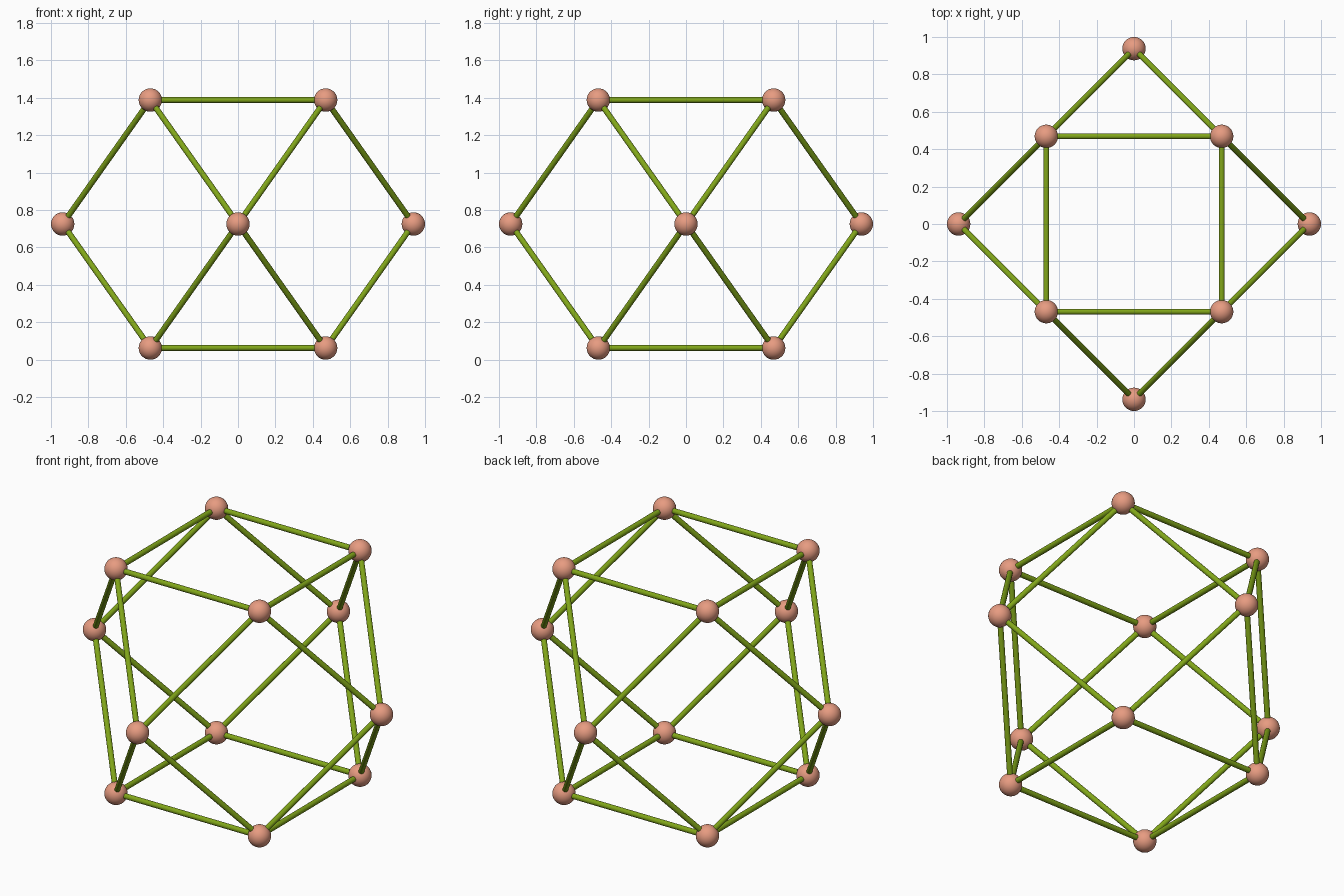
import bpy
from itertools import combinations
from mathutils import Vector

if "Cube" in bpy.data.objects:
    bpy.data.objects.remove(bpy.data.objects["Cube"])

BALL_R = 0.0625
ROD_R = 0.0155
EDGE = 1.0 - BALL_R              # all edges are as long as the centre-to-corner radius
HALF = EDGE / 2
RISE = EDGE / 2 ** 0.5
MID_Z = BALL_R + RISE


def material(name, color):
    mat = bpy.data.materials.new(name)
    mat.diffuse_color = (*color, 1)
    mat.use_nodes = True
    mat.node_tree.nodes["Principled BSDF"].inputs["Base Color"].default_value = mat.diffuse_color
    return mat


def finish(name, mat):
    obj = bpy.context.object
    obj.name = name
    obj.data.materials.append(mat)
    bpy.ops.object.shade_smooth_by_angle()


ball_mat = material("salmon", (0.80, 0.33, 0.22))
rod_mat = material("green", (0.22, 0.38, 0.01))

# Corners: upper and lower squares plus a turned middle square
corners = [Vector((sx * HALF, sy * HALF, MID_Z + sz * RISE))
           for sz in (-1, 1) for sx in (-1, 1) for sy in (-1, 1)]
corners += [Vector((x * EDGE, y * EDGE, MID_Z))
            for x, y in ((1, 0), (-1, 0), (0, 1), (0, -1))]

# Corner balls
for p in corners:
    bpy.ops.mesh.primitive_uv_sphere_add(segments=32, ring_count=16,
                                         radius=BALL_R, location=p)
    finish("corner_ball", ball_mat)

# Edge rods between neighbouring corners
for a, b in combinations(corners, 2):
    d = b - a
    if abs(d.length - EDGE) < 0.01:
        bpy.ops.mesh.primitive_cylinder_add(
            vertices=24, radius=ROD_R, depth=d.length, location=(a + b) / 2,
            rotation=d.to_track_quat('Z', 'Y').to_euler())
        finish("edge_rod", rod_mat)
